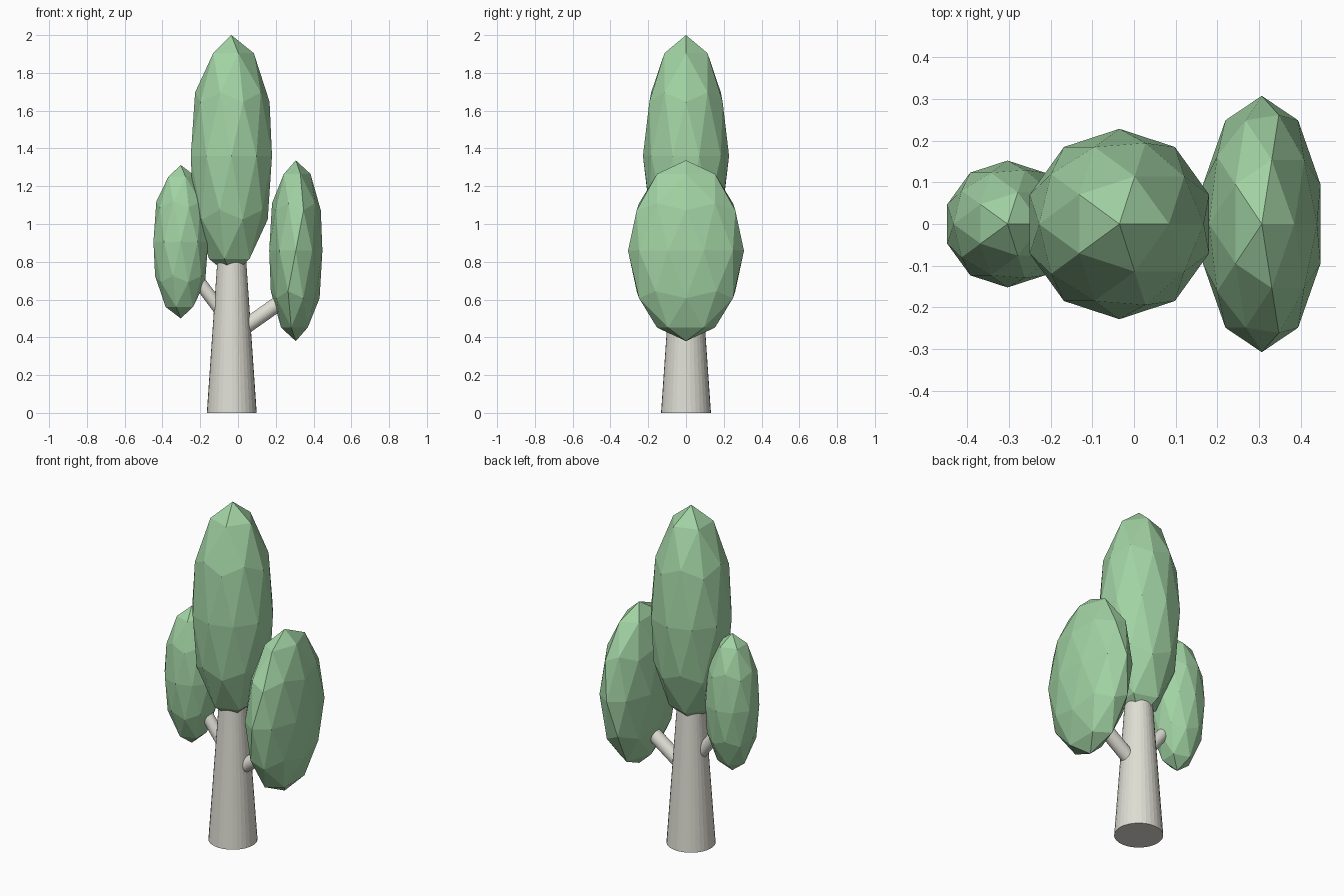
import bpy
from mathutils import Vector

if "Cube" in bpy.data.objects:
    bpy.data.objects.remove(bpy.data.objects["Cube"])


def material(name, color):
    mat = bpy.data.materials.new(name)
    mat.diffuse_color = (*color, 1)
    mat.use_nodes = True
    mat.node_tree.nodes["Principled BSDF"].inputs["Base Color"].default_value = mat.diffuse_color
    return mat


leaf = material("leaf_green", (0.36, 0.65, 0.37))
bark = material("pale_bark", (0.74, 0.73, 0.66))


def limb(name, start, end, r1, r2, sides):
    """Straight tapered cylinder between two points."""
    a, b = Vector(start), Vector(end)
    bpy.ops.mesh.primitive_cone_add(vertices=sides, radius1=r1, radius2=r2,
                                    depth=(b - a).length, location=(a + b) / 2)
    ob = bpy.context.object
    ob.name = name
    ob.rotation_euler = (b - a).to_track_quat('Z', 'Y').to_euler()
    ob.data.materials.append(bark)


def foliage(name, x, bottom, top, rx, ry):
    """Faceted ellipsoid crown."""
    bpy.ops.mesh.primitive_ico_sphere_add(subdivisions=2, radius=1,
                                          location=(x, 0, (bottom + top) / 2))
    ob = bpy.context.object
    ob.name = name
    ob.scale = (rx, ry, (top - bottom) / 2)
    ob.data.materials.append(leaf)


# Trunk and side branches
limb("trunk", (-0.033, 0, 0), (-0.033, 0, 1.0), 0.132, 0.063, 32)
limb("left_branch", (-0.03, 0, 0.46), (-0.27, 0, 0.78), 0.034, 0.034, 32)
limb("right_branch", (-0.03, 0, 0.408), (0.3, 0, 0.64), 0.04, 0.04, 32)

# Crowns
foliage("main_crown", -0.035, 0.72, 2.0, 0.226, 0.228)
foliage("left_crown", -0.303, 0.50, 1.312, 0.152, 0.152)
foliage("right_crown", 0.306, 0.38, 1.337, 0.148, 0.307)
